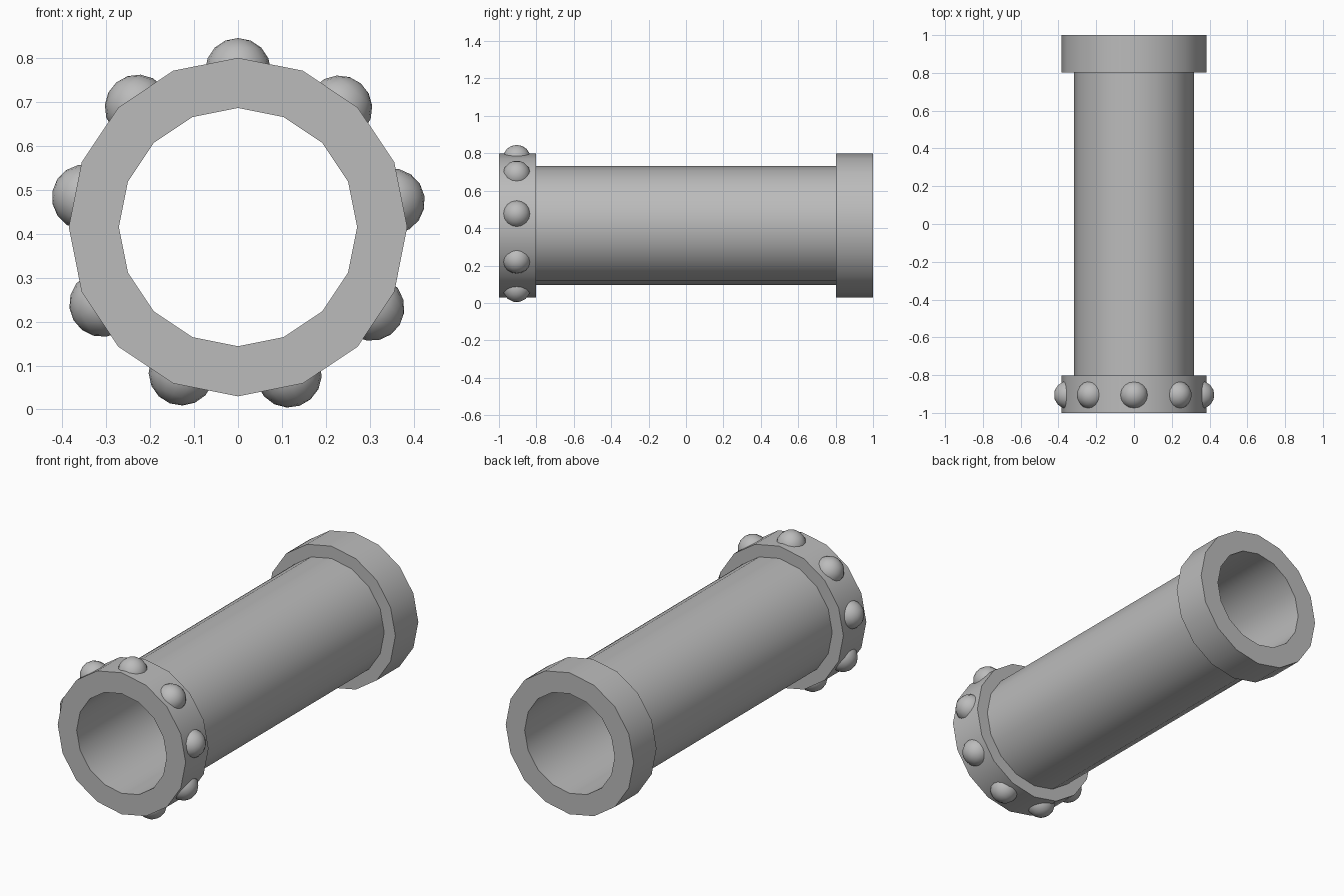
import bpy, bmesh, math
from mathutils import Matrix, Vector

if "Cube" in bpy.data.objects:
    bpy.data.objects.remove(bpy.data.objects["Cube"])

CZ = 0.415      # height of the pipe axis
SIDES = 16

grey = bpy.data.materials.new("mid grey")
grey.diffuse_color = (0.5, 0.5, 0.5, 1)
grey.use_nodes = True
grey.node_tree.nodes["Principled BSDF"].inputs["Base Color"].default_value = grey.diffuse_color


def finish(name, bm):
    bmesh.ops.recalc_face_normals(bm, faces=bm.faces)
    mesh = bpy.data.meshes.new(name)
    bm.to_mesh(mesh)
    bm.free()
    obj = bpy.data.objects.new(name, mesh)
    bpy.context.collection.objects.link(obj)
    mesh.materials.append(grey)
    bpy.ops.object.select_all(action='DESELECT')
    obj.select_set(True)
    bpy.context.view_layer.objects.active = obj
    bpy.ops.object.shade_smooth_by_angle(angle=math.radians(30))
    return obj


# Pipe with a flange at each end: closed (radius, y) profile turned round the y axis
profile = [(0.271, -1), (0.385, -1), (0.385, -0.803), (0.318, -0.803),
           (0.318, 0.803), (0.385, 0.803), (0.385, 1), (0.271, 1)]
bm = bmesh.new()
rings = []
for i in range(SIDES):
    a = math.tau * i / SIDES
    rings.append([bm.verts.new((r * math.sin(a), y, CZ + r * math.cos(a)))
                  for r, y in profile])
for i in range(SIDES):
    p, q = rings[i], rings[(i + 1) % SIDES]
    for j in range(len(profile)):
        k = (j + 1) % len(profile)
        bm.faces.new((p[j], p[k], q[k], q[j]))
finish("flanged_pipe", bm)

# Nine rounded studs round the front flange, slightly uneven in spacing
stud_angles = [0, 40.5, 80.5, 121.2, 161, 201.2, 240.5, 281, 320]
for n, deg in enumerate(stud_angles):
    bm = bmesh.new()
    turn = Matrix.Rotation(math.radians(deg), 4, 'Y')
    place = (Matrix.Translation((0, -0.905, CZ)) @ turn
             @ Matrix.Translation((0, 0, 0.355)))
    bmesh.ops.create_uvsphere(bm, u_segments=16, v_segments=8, radius=0.075,
                              matrix=place)
    finish(f"stud_{n + 1}", bm)
